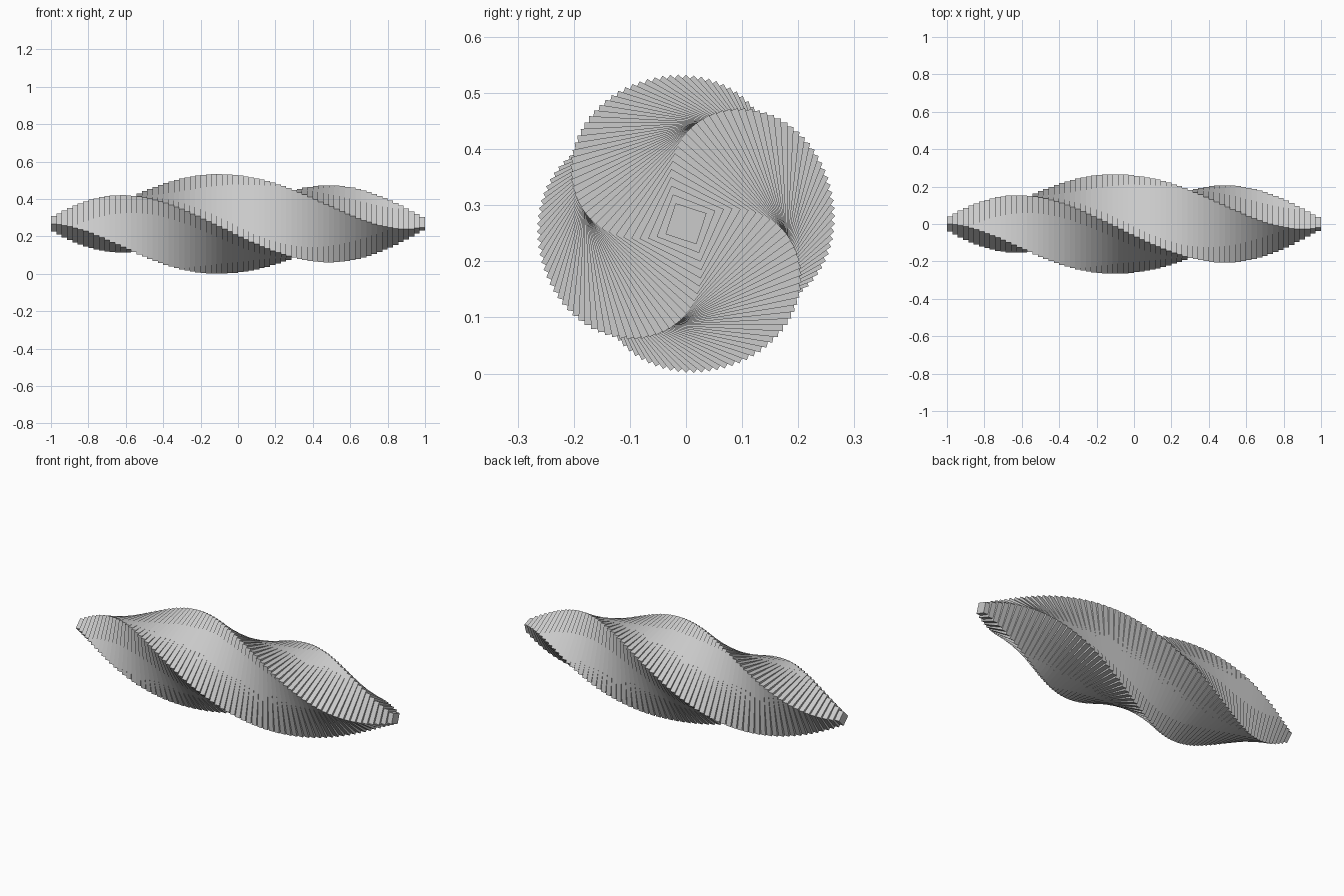
import bpy, bmesh, math
from mathutils import Matrix

if "Cube" in bpy.data.objects:
    bpy.data.objects.remove(bpy.data.objects["Cube"])

COUNT = 70                  # thin square slabs stacked along x
STEP = math.radians(3)      # turn between neighbouring slabs
THICK = 2 / COUNT
R_END, R_MID = 0.041, 0.267  # corner radius at the tips and at the middle

bm = bmesh.new()

# Twisted stack: each slab is a turned square, swelling toward the middle
for i in range(COUNT):
    x = -1 + THICK * (i + 0.5)
    u = -1 + 2 * i / (COUNT - 1)
    radius = R_END + (R_MID - R_END) * (1 - abs(u) ** 2.5)
    side = radius * math.sqrt(2)
    place = (Matrix.Translation((x, 0, R_MID))
             @ Matrix.Rotation(math.pi / 4 + i * STEP, 4, 'X')
             @ Matrix.Diagonal((THICK, side, side, 1)))
    bmesh.ops.create_cube(bm, size=1, matrix=place)

mesh = bpy.data.meshes.new("twisted_slab_stack")
bm.to_mesh(mesh)
bm.free()
stack = bpy.data.objects.new("twisted_slab_stack", mesh)
bpy.context.collection.objects.link(stack)
